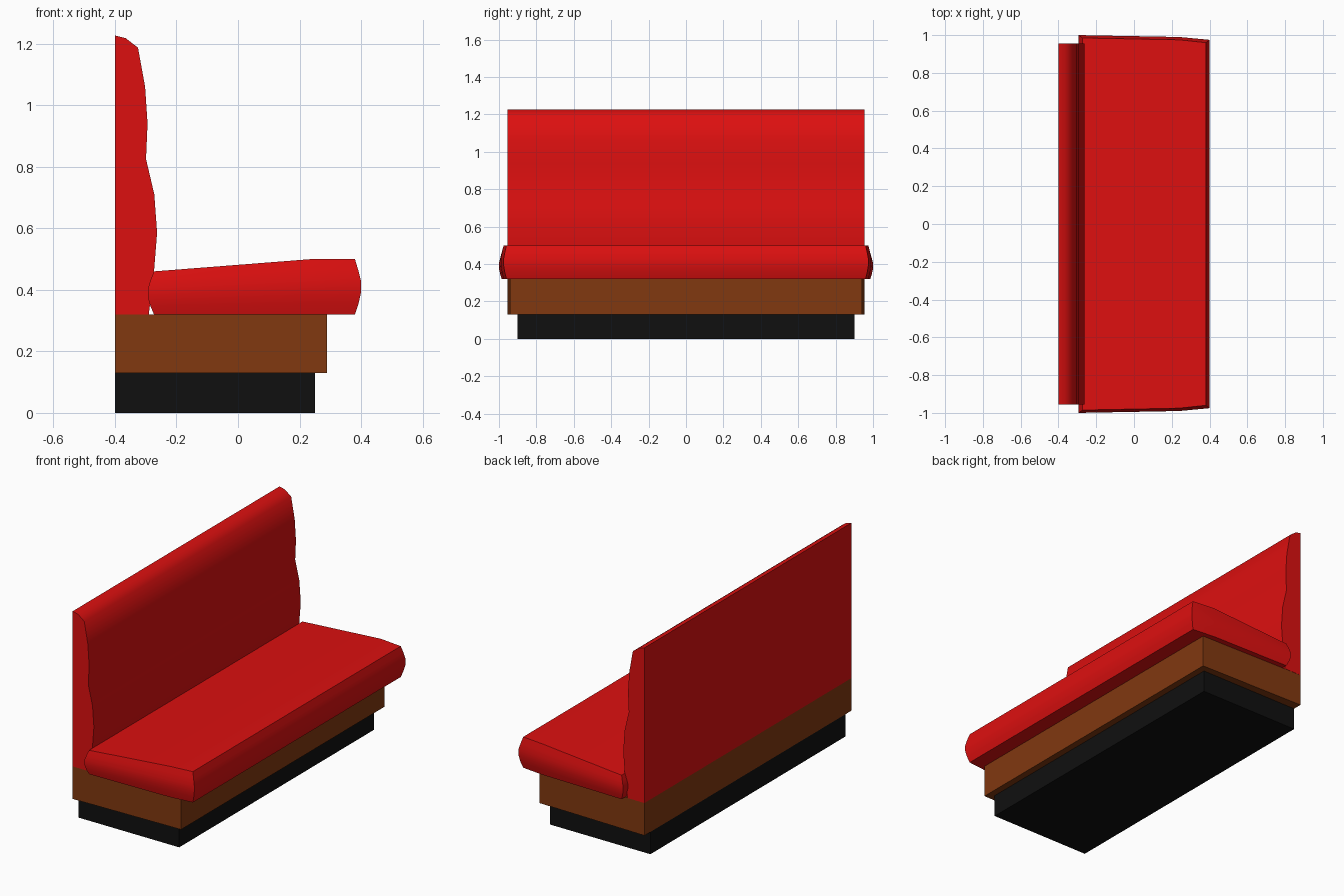
import bpy
import bmesh
import math

cube = bpy.data.objects.get("Cube")
if cube:
    bpy.data.objects.remove(cube, do_unlink=True)


def material(name, rgb):
    mat = bpy.data.materials.new(name)
    mat.use_nodes = True
    colour = (*rgb, 1)
    mat.diffuse_color = colour
    mat.node_tree.nodes["Principled BSDF"].inputs["Base Color"].default_value = colour
    return mat


red = material("red vinyl", (0.72, 0.005, 0.005))
brown = material("brown wood", (0.22, 0.04, 0.005))
black = material("black plinth", (0.005, 0.005, 0.005))


def loft(name, rings, mat, smooth_angle=None):
    """Skin a stack of equal-length rings and cap both ends."""
    bm = bmesh.new()
    loops = [[bm.verts.new(p) for p in ring] for ring in rings]
    for a, b in zip(loops, loops[1:]):
        for i in range(len(a)):
            j = (i + 1) % len(a)
            bm.faces.new((a[i], a[j], b[j], b[i]))
    bm.faces.new(loops[0][::-1])
    # Cap the top in strips, since it may bend along its depth
    top = loops[-1]
    n = len(top)
    if smooth_angle and name == "seat_cushion":
        for i in range(n // 2 - 1):
            bm.faces.new((top[i], top[i + 1], top[n - 2 - i], top[n - 1 - i]))
    else:
        bm.faces.new(top)
    bmesh.ops.recalc_face_normals(bm, faces=bm.faces)
    mesh = bpy.data.meshes.new(name)
    bm.to_mesh(mesh)
    bm.free()
    mesh.materials.append(mat)
    obj = bpy.data.objects.new(name, mesh)
    bpy.context.collection.objects.link(obj)
    if smooth_angle:
        bpy.ops.object.select_all(action="DESELECT")
        obj.select_set(True)
        bpy.context.view_layer.objects.active = obj
        bpy.ops.object.shade_smooth_by_angle(angle=math.radians(smooth_angle))
    return obj


def box(name, x_back, x_front, half_back, half_front, z0, z1, mat):
    plan = [(x_back, -half_back), (x_front, -half_front),
            (x_front, half_front), (x_back, half_back)]
    return loft(name, [[(x, y, z) for x, y in plan] for z in (z0, z1)], mat)


# Plinth and the wooden base, which narrows slightly towards the front
box("plinth", -0.40, 0.25, 0.90, 0.90, 0, 0.13, black)
box("wooden_base", -0.40, 0.29, 0.955, 0.94, 0.13, 0.32, brown)

# Backrest: padded side profile extruded along the bench
profile = [(-0.40, 0.32), (-0.40, 1.227), (-0.365, 1.218), (-0.325, 1.187),
           (-0.302, 1.06), (-0.294, 0.94), (-0.299, 0.825), (-0.272, 0.71),
           (-0.263, 0.585), (-0.273, 0.46), (-0.29, 0.32)]
loft("backrest", [[(x, y, z) for x, z in profile] for y in (-0.955, 0.955)], red, 42)

# Seat cushion: stacked outlines that bulge at mid height
rings = []
for t, bulge in ((0, 0), (0.2, 0.012), (0.4, 0.02), (0.6, 0.02), (0.8, 0.011), (1, 0)):
    stations = [(-0.273 - bulge, 0.985, 0.46), (0.24, 0.975, 0.50),
                (0.38 + bulge, 0.96, 0.50)]
    side = [(x, -y - bulge * 0.75, 0.32 + t * (top - 0.32)) for x, y, top in stations]
    rings.append(side + [(x, -y, z) for x, y, z in reversed(side)])
loft("seat_cushion", rings, red, 42)
